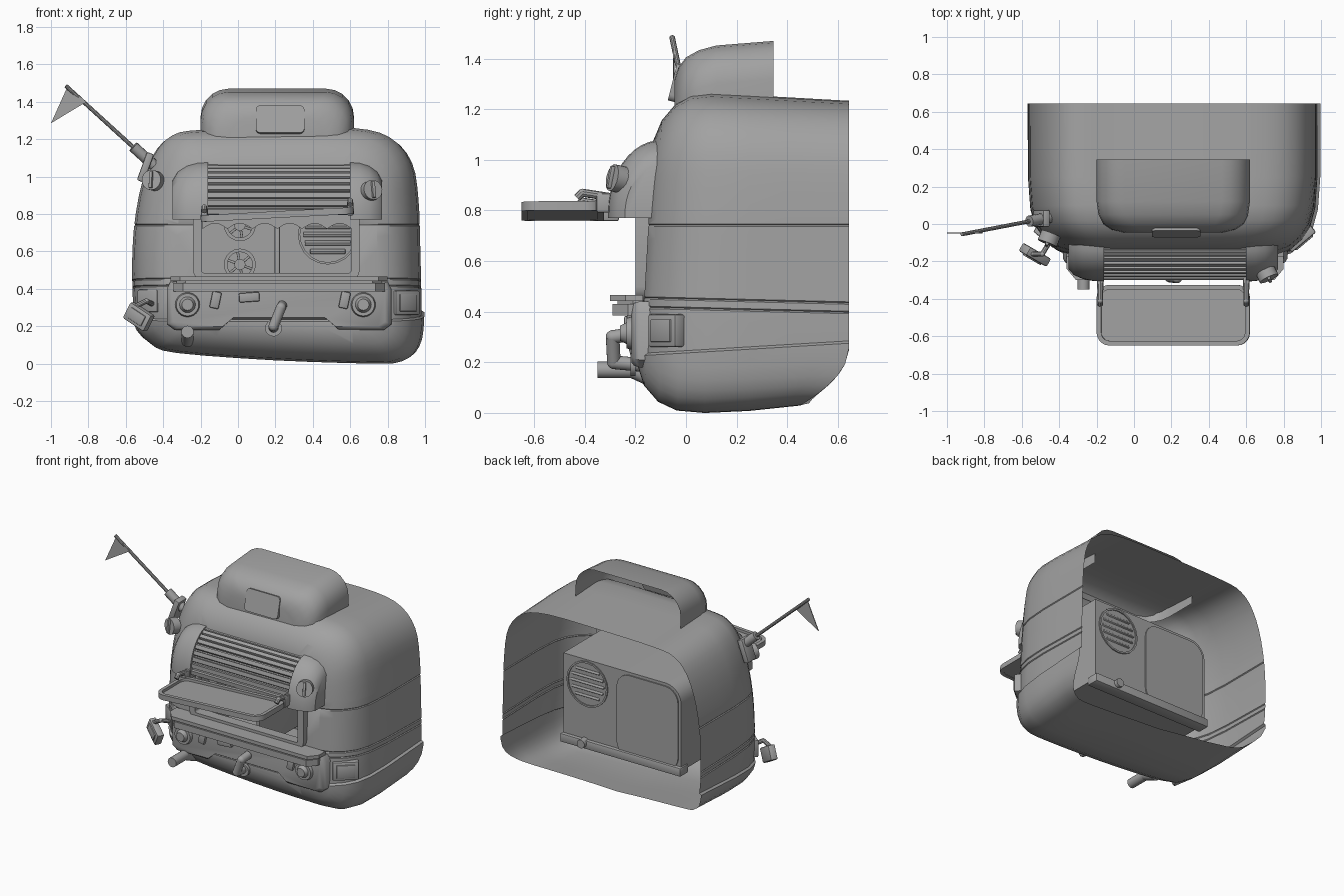
import bpy, bmesh, math
from mathutils import Vector, Matrix

cube = bpy.data.objects.get("Cube")
if cube:
    bpy.data.objects.remove(cube, do_unlink=True)

grey = bpy.data.materials.new("plain_grey")
grey.use_nodes = True
grey.diffuse_color = (0.36, 0.36, 0.36, 1)
grey.node_tree.nodes["Principled BSDF"].inputs["Base Color"].default_value = grey.diffuse_color


def finish(name, bm, angle=35):
    bmesh.ops.recalc_face_normals(bm, faces=bm.faces)
    me = bpy.data.meshes.new(name)
    bm.to_mesh(me)
    bm.free()
    me.materials.append(grey)
    me.polygons.foreach_set("use_smooth", [True] * len(me.polygons))
    me.set_sharp_from_angle(angle=math.radians(angle))
    ob = bpy.data.objects.new(name, me)
    bpy.context.collection.objects.link(ob)
    return ob


def loft(loops, closed=True, cap0=True, cap1=True, ring=False):
    bm = bmesh.new()
    rows = [[bm.verts.new(p) for p in loop] for loop in loops]
    pairs = list(zip(rows, rows[1:])) + ([(rows[-1], rows[0])] if ring else [])
    n = len(rows[0])
    for a, b in pairs:
        for i in range(n if closed else n - 1):
            j = (i + 1) % n
            bm.faces.new((a[i], a[j], b[j], b[i]))
    if cap0 and not ring:
        bm.faces.new(rows[0])
    if cap1 and not ring:
        bm.faces.new(rows[-1])
    return bm


PLANES = {"xz": lambda u, v, w: (u, w, v), "xy": lambda u, v, w: (u, v, w), "yz": lambda u, v, w: (w, u, v)}


def place(pts, plane, w):
    return [PLANES[plane](u, v, w) for u, v in pts]


def rrect(x0, x1, z0, z1, r, n=5):
    pts = []
    for k, (cx, cz) in enumerate(((x1 - r, z1 - r), (x0 + r, z1 - r), (x0 + r, z0 + r), (x1 - r, z0 + r))):
        for i in range(n + 1):
            a = math.pi / 2 * (k + i / n)
            pts.append((cx + r * math.cos(a), cz + r * math.sin(a)))
    return pts


def prism(name, pts, plane, a, b):
    return finish(name, loft([place(pts, plane, a), place(pts, plane, b)]))


def frame(name, x0, x1, z0, z1, r, t, plane, a, b):
    out, inn = rrect(x0, x1, z0, z1, r), rrect(x0 + t, x1 - t, z0 + t, z1 - t, max(r - t, 0.01))
    return finish(name, loft([place(out, plane, a), place(out, plane, b), place(inn, plane, b), place(inn, plane, a)], ring=True))


def box(name, c, size, rot=(0, 0, 0), bevel=0.008):
    bm = bmesh.new()
    bmesh.ops.create_cube(bm, size=1, matrix=Matrix.Diagonal((*size, 1)))
    bmesh.ops.bevel(bm, geom=bm.edges[:], offset=bevel, segments=2, profile=0.5, affect='EDGES')
    ob = finish(name, bm)
    ob.location = c
    ob.rotation_euler = [math.radians(a) for a in rot]
    return ob


def tube(name, pts, r, r2=None, seg=16):
    bm = bmesh.new()
    pts = [Vector(p) for p in pts]
    for p, q in zip(pts, pts[1:]):
        m = Matrix.Translation((p + q) / 2) @ (q - p).to_track_quat('Z', 'Y').to_matrix().to_4x4()
        bmesh.ops.create_cone(bm, cap_ends=True, segments=seg, radius1=r, radius2=r if r2 is None else r2,
                              depth=(q - p).length, matrix=m)
    for p in pts[1:-1]:
        bmesh.ops.create_uvsphere(bm, u_segments=seg, v_segments=8, radius=r, matrix=Matrix.Translation(p))
    return finish(name, bm)


def smooth(pts, n=3):
    # closed Catmull-Rom resampling
    out, m = [], len(pts)
    for i in range(m):
        p0, p1, p2, p3 = (Vector(pts[(i + k) % m]) for k in (-1, 0, 1, 2))
        for s in range(n):
            t = s / n
            out.append(0.5 * (2 * p1 + (p2 - p0) * t + (2 * p0 - 5 * p1 + 4 * p2 - p3) * t * t
                              + (3 * p1 - p0 - 3 * p2 + p3) * t ** 3))
    return out


# main shell, open at the back, its rear rim swept forward underneath
outline = smooth([(-0.2, 1.25), (0.21, 1.26), (0.62, 1.26), (0.82, 1.21), (0.93, 1.08), (0.965, 0.88), (0.975, 0.6),
                  (0.98, 0.25), (0.955, 0.09), (0.87, 0.015), (0.7, 0.004), (0.2, 0.025), (-0.32, 0.06), (-0.46, 0.11),
                  (-0.55, 0.24), (-0.565, 0.6), (-0.53, 0.9), (-0.46, 1.11), (-0.36, 1.22)])
stations = [(-0.12, .70, .70, 1), (-0.09, .81, .83, 1), (-0.04, .89, .93, .9), (0.02, .95, .985, .7),
            (0.1, .985, 1, .3), (0.25, 1, 1, 0), (0.4, 1, 1, 0), (0.52, 1, 1, 0), (0.645, 1, 1, 0)]
loops = []
for y, sx, sz, lean in stations:
    loop = []
    for px, pz in outline:
        z = 0.63 + (pz - 0.63) * sz
        back = max(0, y - 0.1) / 0.55
        sweep = max(0, y - 0.25) / 0.4 * 0.2 * max(0, 1 - z / 0.25) ** 2
        shift = 0.03 * back * (max(0, 1 - z / 0.4) - max(0, z - 0.75) / 0.5)
        loop.append((0.21 + (px - 0.21) * sx, y - sweep - lean * 0.07 * (1 - z / 1.26), z + shift))
    loops.append(loop)
bm = loft(loops, cap1=False)


def cut(co, no):
    bmesh.ops.bisect_plane(bm, geom=bm.verts[:] + bm.edges[:] + bm.faces[:], plane_co=co, plane_no=no)


def push(v, d):
    v.co += Vector((v.co.x - 0.21, min(0, v.co.y - 0.3), (v.co.z - 0.63) * 0.2)).normalized() * d


for z0, slope in ((0.413, -0.025), (0.45, -0.025), (0.742, 0)):  # seams pressed round the shell
    for dz in (-0.005, 0, 0.005):
        cut((0, 0, z0 + dz), (0, -slope, 1))
    for v in bm.verts:
        if abs(v.co.z - slope * v.co.y - z0) < 0.001:
            push(v, -0.005)
for dz in (0, 0.008):  # lower tub stands proud
    cut((0, 0, 0.238 + dz), (0, -0.06, 1))
for v in bm.verts:
    if v.co.z - 0.06 * v.co.y < 0.239:
        push(v, 0.016)
for co, no in (((-0.2, 0, 0), (1, 0, 0)), ((0.61, 0, 0), (1, 0, 0)), ((0, 0, 0.47), (0, 0, 1)), ((0, 0, 0.8), (0, 0, 1))):
    cut(co, no)
hole = [f for f in bm.faces for c in [f.calc_center_median()]
        if c.y < 0 and -0.2 < c.x < 0.61 and 0.47 < c.z < 0.8]
bmesh.ops.delete(bm, geom=hole, context='FACES')
finish("shell", bm)

# roof hood, open at the back
loops = []
for y, inset, top in ((-0.045, .14, 1.32), (-0.03, .08, 1.365), (0.0, .035, 1.405), (0.05, .01, 1.433), (0.12, 0, 1.452), (0.345, 0, 1.47)):
    arch = [p for p in rrect(-0.2 + inset, 0.62 - inset, 0.9, top, 0.15) if p[1] > 1.1]
    arch = [(0.62 - inset, 1.18)] + arch + [(-0.2 + inset, 1.18)]
    loops.append(place(arch, "xz", y))
finish("roof_hood", loft(loops, closed=False, cap1=False))
plate = prism("hood_plate", rrect(-0.13, 0.13, -0.075, 0.075, 0.025), "xz", -0.012, 0.03)
plate.location = (0.225, -0.042, 1.305)
plate.rotation_euler.x = math.radians(-14)

# awning housing: louvred middle and rounded ends
def arc(grow, n=10):
    pts = [(-0.1 - (0.2 + grow) * math.cos(i / n * 1.5), 0.79 + (0.28 + grow) * math.sin(i / n * 1.5)) for i in range(n + 1)]
    return pts + [(-0.1, 0.77), (-0.3 - grow, 0.77)]


slats = []
for i in range(9):
    for f, g in ((0.1, -0.015), (0.2, 0), (0.8, 0.004), (0.9, -0.015)):
        a = (i + f) / 9 * 1.5
        slats.append((-0.1 - (0.195 + g) * math.cos(a), 0.79 + (0.275 + g) * math.sin(a)))
prism("awning_louvres", slats + [(-0.1, 0.8), (-0.28, 0.8)], "yz", -0.18, 0.61)
for side, x_in, x_out in (("right", -0.16, -0.35), ("left", 0.6, 0.77)):
    rows = []
    for t, s in ((0, 1), (0.3, .985), (0.6, .93), (0.85, .83), (1, .68)):
        x = x_in + (x_out - x_in) * t
        rows.append([(x, -0.1 + (u + 0.1) * s, 0.77 + (v - 0.77) * s) for u, v in arc(0.008)])
    finish("awning_end_" + side, loft(rows))


def knob(name, c, d):
    c, d = Vector(c), Vector(d).normalized()
    tube(name, [c - d * 0.03, c + d * 0.025], 0.054, seg=20)
    bar = box(name + "_grip", c + d * 0.03, (0.018, 0.09, 0.02), bevel=0.004)
    bar.rotation_euler = d.to_track_quat('Z', 'Y').to_euler()


knob("knob_left", (0.712, -0.27, 0.925), (0.4, -0.85, 0.2))
knob("knob_right", (-0.455, -0.08, 0.98), (-0.35, -0.9, 0.1))

# folding tray, rolled slightly
roll = math.radians(-3)
for ob in (frame("tray_rim", -0.41, 0.41, -0.65, -0.325, 0.07, 0.025, "xy", -0.018, 0.018),
           prism("tray_floor", rrect(-0.39, 0.39, -0.63, -0.345, 0.05), "xy", -0.015, 0)):
    ob.location = (0.21, 0, 0.797)
    ob.rotation_euler.y = roll
for x, z in ((-0.18, 0.785), (0.6, 0.82)):
    box("tray_bracket", (x, -0.31, z + 0.01), (0.035, 0.09, 0.075))
    tube("tray_arm", [(x, -0.43, z + 0.03), (x, -0.41, z + 0.05), (x, -0.28, z + 0.03)], 0.016, seg=10)

# serving window
frame("window_frame", -0.24, 0.65, 0.44, 0.83, 0.06, 0.045, "xz", -0.2, -0.13)
wave = [(-0.19 + 0.8 * i / 48, 0.72 + 0.03 * abs(math.sin(i / 48 * 6 * math.pi))) for i in range(49)]
prism("valance", wave + [(0.61, 0.81), (-0.19, 0.81)], "xz", -0.2, -0.19)

# inner cabinet with rear door and grille, rounded on one upper corner
cab = rrect(-0.25, 0.67, 0.27, 0.86, 0.12)
cab = [(0.67, 0.27), (0.67, 0.86)] + [p for p in cab if p[0] < 0 and p[1] > 0.6] + [(-0.25, 0.27)]
finish("cabinet", loft([place(cab, "xz", -0.12), place(cab, "xz", 0.41)], cap0=False))
box("cabinet_skirt", (0.21, 0.39, 0.27), (0.94, 0.09, 0.06))
box("cabinet_divider", (0.21, 0.16, 0.55), (0.03, 0.48, 0.52))
prism("rear_door", rrect(-0.23, 0.25, 0.26, 0.84, 0.1), "xz", 0.405, 0.418)
tube("rear_knob", [(0.5, 0.4, 0.28), (0.5, 0.46, 0.28)], 0.03)


def disc_frame(name, x, z, r, y0, y1, t=0.012):
    return frame(name, x - r, x + r, z - r, z + r, r, t, "xz", y0, y1)


disc_frame("grille_ring", 0.48, 0.69, 0.16, 0.38, 0.418)
for i in range(5):
    h = (i - 2) * 0.045
    half = math.sqrt(0.13 ** 2 - h * h)
    box("grille_slat", (0.48, 0.4, 0.69 + h), (2 * half, 0.035, 0.018), (25, 0, 0), 0.004)
for z in (0.53, 0.74):
    disc_frame("fan_ring", 0.01, z, 0.085, 0.34, 0.405, 0.018)
    for k in range(3):
        box("fan_spoke", (0.01, 0.37, z), (0.15, 0.02, 0.014), (0, 20 + 60 * k, 0), 0.003)
    tube("fan_hub", [(0.01, 0.4, z), (0.01, 0.34, z)], 0.03)

# bumper panel and counter
half = [(0.26, 0.235), (0.32, 0.18), (0.56, 0.18), (0.6, 0.21), (0.6, 0.4), (0.58, 0.44)]
panel = [(0.22 + x, z) for x, z in half] + [(0.22 - x, z) for x, z in reversed(half)]


def shrunk(f):
    return [(0.22 + (x - 0.22) * (1 - f * 0.4), 0.31 + (z - 0.31) * (1 - f)) for x, z in panel]


finish("bumper_panel", loft([place(shrunk(f), "xz", y) for f, y in ((0, -0.1), (0, -0.185), (0.05, -0.205), (0.14, -0.215))]))


def ledge(name, w, front, z0, z1):
    pts = [(w, -0.17), (w, front + 0.06), (w - 0.05, front), (-w + 0.05, front), (-w, front + 0.06), (-w, -0.17)]
    prism(name, [(0.22 + x, y) for x, y in pts], "xy", z0, z1)


ledge("counter_top", 0.58, -0.3, 0.442, 0.466)
ledge("counter_lip", 0.565, -0.29, 0.385, 0.43)
ledge("counter_core", 0.55, -0.27, 0.42, 0.45)
for x in (-0.12, 0.57):
    box("counter_bracket", (x, -0.22, 0.34), (0.05, 0.03, 0.09), (0, 12, 0))
box("latch_plate", (0.06, -0.23, 0.355), (0.11, 0.03, 0.05), (0, -4, 0))
for x in (-0.27, 0.67):
    tube("headlight_rim", [(x, -0.2, 0.315), (x, -0.235, 0.315)], 0.07, 0.06, 24)
    tube("headlight_lens", [(x, -0.23, 0.315), (x, -0.26, 0.315)], 0.045, 0.03, 24)

# pipes
tube("tap", [(0.19, -0.18, 0.19), (0.19, -0.285, 0.2), (0.23, -0.29, 0.3), (0.235, -0.22, 0.31)], 0.027)
tube("tap_collar", [(0.19, -0.2, 0.19), (0.19, -0.22, 0.19)], 0.045)
tube("exhaust", [(-0.27, -0.1, 0.12), (-0.27, -0.21, 0.17), (-0.27, -0.35, 0.17)], 0.033)

# corner marker lights, the right one hanging loose
for name, c, size, rot in (("left", (0.89, -0.075, 0.325), (0.17, 0.06, 0.13), (0, 0, 40)),
                           ("right", (-0.53, -0.165, 0.25), (0.15, 0.05, 0.1), (0, 30, -30))):
    box("marker_" + name, c, size, rot, 0.01)
    out = Matrix.Rotation(math.radians(rot[2]), 3, 'Z') @ Vector((0, -size[1] / 2, 0))
    box("marker_lens_" + name, Vector(c) + out, (size[0] - 0.05, 0.015, size[2] - 0.04), rot, 0.005)
box("marker_socket", (-0.47, -0.065, 0.335), (0.14, 0.05, 0.12), (0, 0, -40))
tube("marker_cable", [(-0.46, -0.11, 0.32), (-0.49, -0.16, 0.335), (-0.54, -0.16, 0.31), (-0.53, -0.155, 0.26)], 0.014, seg=10)

# pennant on a pole
box("pole_mount", (-0.495, 0.03, 1.05), (0.04, 0.09, 0.16), (0, 20, 0))
tube("pole_socket", [(-0.45, 0.035, 1.06), (-0.56, 0.015, 1.16)], 0.03, seg=12)
tube("pole", [(-0.53, 0.02, 1.13), (-0.92, -0.055, 1.485)], 0.011, seg=10)
prism("pennant", [(-0.91, 1.485), (-1.0, 1.285), (-0.81, 1.4)], "xz", -0.052, -0.046)
